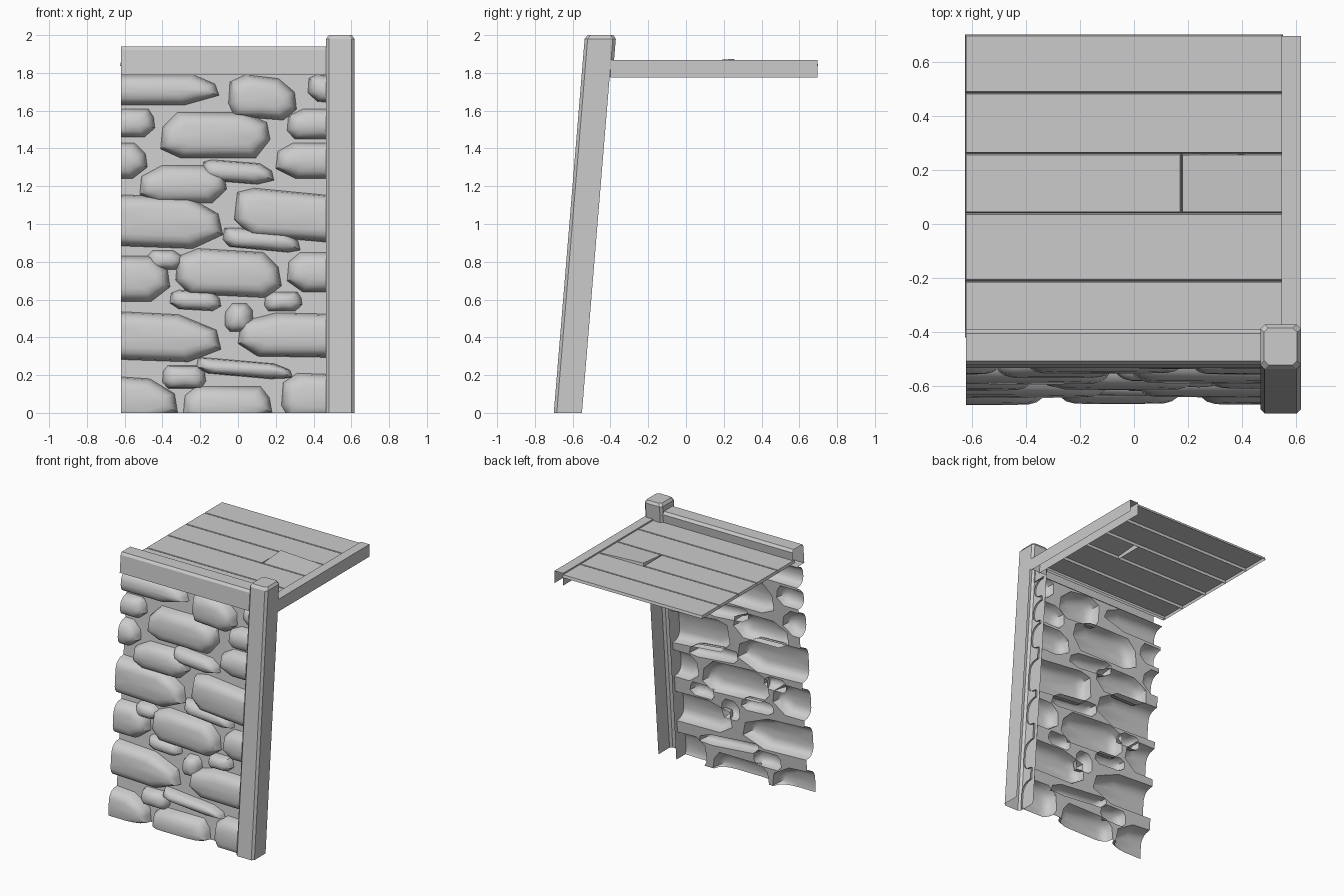
import bpy, bmesh, math, random
from mathutils import Vector
from mathutils.geometry import delaunay_2d_cdt

if "Cube" in bpy.data.objects:
    bpy.data.objects.remove(bpy.data.objects["Cube"])

random.seed(4)
LEAN = 0.0825            # backward lean of wall and post per unit height


def finish(name, bm, out, smooth=None):
    """Turn a bmesh into an object with faces pointing towards 'out'."""
    bmesh.ops.remove_doubles(bm, verts=bm.verts, dist=0.0005)
    bmesh.ops.recalc_face_normals(bm, faces=bm.faces)
    bm.normal_update()
    total = sum((f.normal * f.calc_area() for f in bm.faces), Vector())
    if total.dot(Vector(out)) < 0:
        bmesh.ops.reverse_faces(bm, faces=bm.faces)
    me = bpy.data.meshes.new(name)
    bm.to_mesh(me)
    bm.free()
    ob = bpy.data.objects.new(name, me)
    bpy.context.collection.objects.link(ob)
    if smooth:
        bpy.context.view_layer.objects.active = ob
        ob.select_set(True)
        bpy.ops.object.shade_smooth_by_angle(angle=math.radians(smooth))
        ob.select_set(False)
    return ob


def bridge(bm, a, b, closed=True, skip=()):
    n = len(a)
    for i in range(n if closed else n - 1):
        if i not in skip:
            j = (i + 1) % n
            bm.faces.new((a[i], a[j], b[j], b[i]))


def strip(name, start, end, out):
    """Open profile swept in a straight line."""
    bm = bmesh.new()
    bridge(bm, [bm.verts.new(p) for p in start], [bm.verts.new(p) for p in end], False)
    return finish(name, bm, out)


# Leaning corner post, chamfered, hollow behind and below
def post_ring(bm, z, inset=0.0):
    x0, x1, y0, y1, c = 0.467 + inset, 0.617 - inset, -0.70 + inset, -0.535 - inset, 0.016
    pts = [(x1 - c, y1), (x0 + c, y1), (x0, y1 - c), (x0, y0 + c),
           (x0 + c, y0), (x1 - c, y0), (x1, y0 + c), (x1, y1 - c)]
    return [bm.verts.new((x, y + LEAN * z, z)) for x, y in pts]


bm = bmesh.new()
rings = [post_ring(bm, 0), post_ring(bm, 1.78), post_ring(bm, 1.98), post_ring(bm, 2.0, 0.014)]
for k in range(3):
    bridge(bm, rings[k], rings[k + 1], skip=(0, 1, 7) if k == 0 else ())
bm.faces.new(rings[3])
finish("corner_post", bm, (0, -1, 0.2))

# Front rail capping the wall
rail = [(-0.40, 1.84), (-0.39, 1.92), (-0.405, 1.94), (-0.507, 1.94),
        (-0.521, 1.922), (-0.532, 1.79), (-0.43, 1.79)]
strip("front_rail", [(-0.62, y, z) for y, z in rail], [(0.475, y, z) for y, z in rail], (0, -1, 1))

# Side beam, an upside-down channel
channel = [(0.545, 1.775), (0.545, 1.868), (0.617, 1.868), (0.617, 1.775)]
strip("side_beam", [(x, -0.40, z) for x, z in channel], [(x, 0.695, z) for x, z in channel], (0, 0, 1))


# Deck planks with chamfered edges that form the grooves
def plank(name, x0, x1, y0, y1, lift=0.0):
    bm = bmesh.new()
    c, z = 0.005, 1.857
    low = [bm.verts.new(p) for p in ((x0, y0, z - .02), (x1, y0, z - .02), (x1, y1, z - .02), (x0, y1, z - .02))]
    top = [bm.verts.new(p) for p in ((x0 + c, y0 + c, z), (x1 - c, y0 + c, z),
                                     (x1 - c, y1 - c, z), (x0 + c, y1 - c, z + lift))]
    bridge(bm, low, top)
    bm.faces.new(top)
    finish(name, bm, (0, 0, 1))


seams = [-0.42, -0.21, 0.04, 0.26, 0.485, 0.70]
for i, (y0, y1) in enumerate(zip(seams, seams[1:])):
    cuts = [-0.625, 0.175, 0.55] if i == 2 else [-0.625, 0.55]
    for j, (x0, x1) in enumerate(zip(cuts, cuts[1:])):
        plank(f"deck_plank_{i}_{j}", x0, x1, y0, y1, 0.018 if j else 0)

# Stones: left, right, bottom, top, drop from left end to right end (hundredths)
stones = [
    (-85, -10, 163, 179, 0), (-5, 31, 155, 179, 2), (37, 65, 163, 179, 2),
    (-67, -44, 146, 161, 0), (-41, 17, 135, 159, -2), (26, 60, 145, 161, 0),
    (-80, -48, 124, 143, 0), (-19, 19, 121, 134, 2), (20, 75, 124, 143, 0),
    (-52, -6, 111, 131, -1), (-90, -8, 87, 116, 2), (-2, 80, 89, 119, 5),
    (-8, 33, 85, 98, 3), (-48, -29, 76, 86, 0), (-80, -36, 59, 83, 0),
    (-33, 23, 61, 87, 2), (26, 70, 64, 85, 0), (-36, -9, 54, 65, 1),
    (14, 34, 54, 64, 0), (-7, 8, 43, 58, -1), (-90, -9, 27, 54, 2),
    (0, 80, 29, 53, 1), (-22, 29, 18, 29, 3), (-40, -17, 13, 25, 0),
    (23, 70, -4, 21, 1), (-85, -32, -6, 20, 2), (-29, 18, -6, 14, 0)]


def outline(s):
    x0, x1, z0, z1, drop = (v / 100 for v in s)
    w, h, m = x1 - x0, z1 - z0, (z0 + z1) / 2
    r = lambda a: random.uniform(-a, a)
    d = drop
    return [(x0, m - .22 * h + d), (x0 + w * (.14 + r(.06)), z0 + max(d, 0)), (x0 + w * (.82 + r(.08)), z0),
            (x1, m - .18 * h - d), (x1 - w * .03, m + .2 * h - d), (x1 - w * (.2 + r(.08)), z1 - max(d, 0)),
            (x0 + w * (.2 + r(.08)), z1), (x0 + w * .02, m + .26 * h + d)]


bm = bmesh.new()
flat, loops = [Vector(p) for p in ((-1, -.5), (1, -.5), (1, 2.2), (-1, 2.2))], [[0, 1, 2, 3]]
dome = [(0, 0), (0.008, 0.45), (0.02, 0.7), (0.04, 0.88), (0.07, 0.98)]
for s in stones:
    pts = outline(s)
    loops.append(list(range(len(flat), len(flat) + len(pts))))
    flat += [Vector(p) for p in pts]
    # split each side so the domes shade smoothly
    fine = []
    for (ax, az), (bx, bz) in zip(pts, pts[1:] + pts[:1]):
        fine += [(ax, az), ((ax + bx) / 2, (az + bz) / 2)]
    cx, cz = (s[0] + s[1]) / 200, (s[2] + s[3]) / 200
    hw, hh = (s[1] - s[0]) / 200, (s[3] - s[2]) / 200
    depth = min(0.09, 0.3 * hh + 0.055)
    prev = None
    for inset, rise in dome:
        kx, kz = 1 - min(inset / hw, .75), 1 - min(inset / hh, inset / .07 * .75)
        ring = [bm.verts.new((cx + (x - cx) * kx, -depth * rise, cz + (z - cz) * kz)) for x, z in fine]
        if prev:
            bridge(bm, prev, ring)
        prev = ring
    mid = bm.verts.new((cx, -depth, cz))
    for a, b in zip(prev, prev[1:] + prev[:1]):
        bm.faces.new((a, b, mid))

# Mortar fills only the gaps, so the stones stay hollow behind
vs, _, fs, _, _, src = delaunay_2d_cdt(flat, [], loops, 1, 1e-5)
mv = [bm.verts.new((v.x, 0, v.y)) for v in vs]
for f, o in zip(fs, src):
    if list(o) == [0]:
        bm.faces.new([mv[i] for i in f])

# Trim to the wall's rectangle, then lean it back
for co, no in (((-.62, 0, 0), (-1, 0, 0)), ((.48, 0, 0), (1, 0, 0)),
               ((0, 0, 0), (0, 0, -1)), ((0, 0, 1.795), (0, 0, 1))):
    bmesh.ops.bisect_plane(bm, geom=bm.verts[:] + bm.edges[:] + bm.faces[:],
                           plane_co=co, plane_no=no, clear_outer=True)
for v in bm.verts:
    v.co.y += -0.582 + LEAN * v.co.z
finish("stone_wall", bm, (0, -1, 0), 50)
